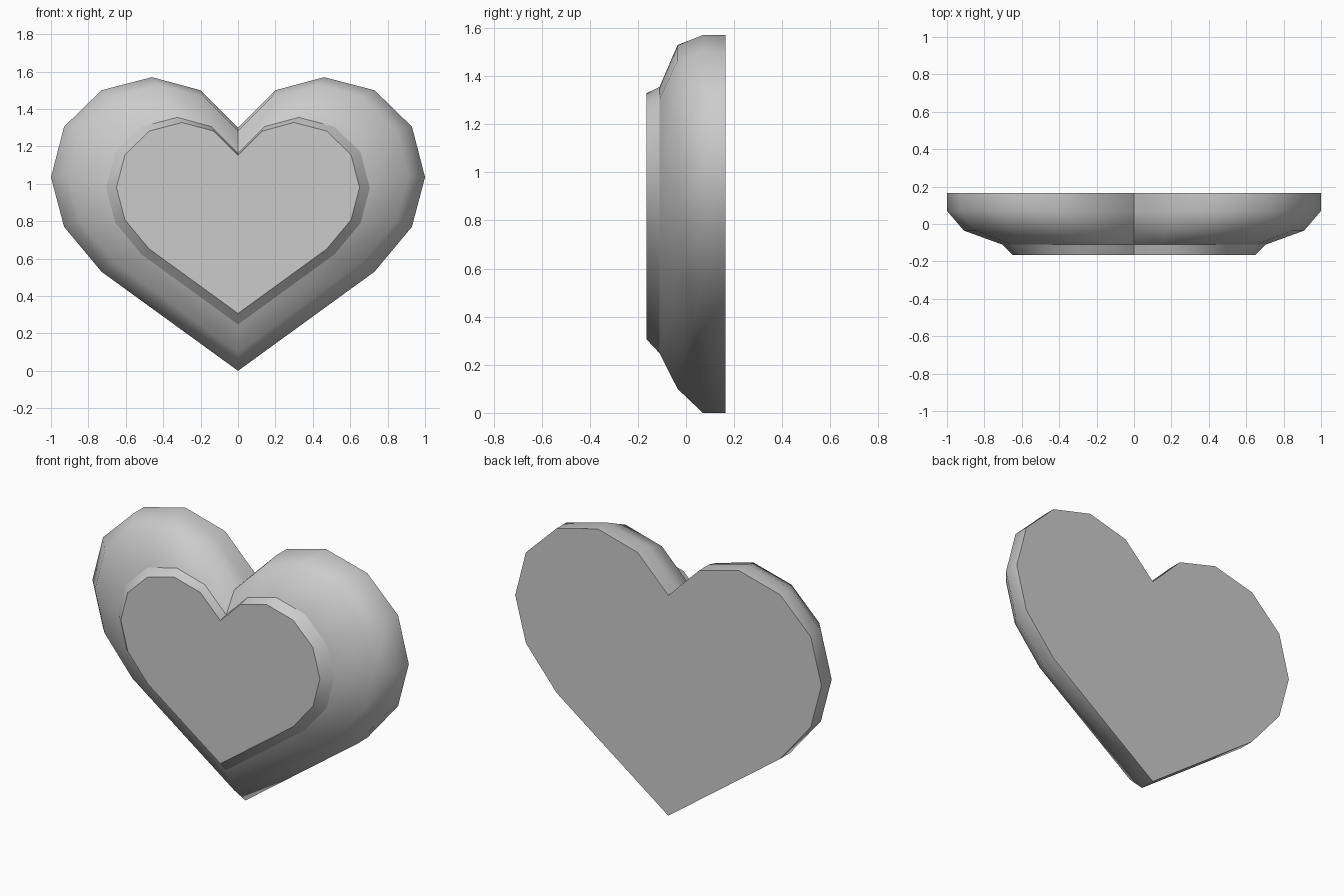
import bpy
import bmesh

# Remove the default cube only
cube = bpy.data.objects.get("Cube")
if cube:
    bpy.data.objects.remove(cube, do_unlink=True)

# Single grey material
grey = bpy.data.materials.new("plain grey")
grey.use_nodes = True
colour = (0.6, 0.6, 0.6, 1)
grey.diffuse_color = colour
grey.node_tree.nodes["Principled BSDF"].inputs["Base Color"].default_value = colour

# Half outline of the heart, from the notch round to the tip (x, z)
half = [(0, 1.30), (0.20, 1.50), (0.46, 1.57), (0.73, 1.50), (0.93, 1.305),
        (1.0, 1.035), (0.93, 0.77), (0.73, 0.53), (0, 0)]
outline = half + [(-x, z) for x, z in reversed(half[1:-1])]
NOTCH = 0

# Outline rings from back to front: depth, scale, height offset, crisp edge
rings = [(0.165, 1.0, 0.0, True),
         (0.07, 1.0, 0.0, False),
         (-0.035, 0.91, 0.10, False),
         (-0.11, 0.705, 0.248, True),
         (-0.165, 0.65, 0.307, True)]

bm = bmesh.new()
loops = [[bm.verts.new((x * s, y, z * s + dz)) for x, z in outline]
         for y, s, dz, crisp in rings]
count = len(outline)

# Rounded walls between neighbouring rings
for back, front in zip(loops, loops[1:]):
    for i in range(count):
        j = (i + 1) % count
        bm.faces.new((back[i], back[j], front[j], front[i]))

# Flat back and raised flat front
bm.faces.new(loops[0])
bm.faces.new(loops[-1])
bmesh.ops.recalc_face_normals(bm, faces=bm.faces)
for face in bm.faces:
    face.smooth = True

# Crisp rims and a crisp crease down the notch; the rest stays smooth
for loop, (y, s, dz, crisp) in zip(loops, rings):
    if crisp:
        for i in range(count):
            bm.edges.get((loop[i], loop[(i + 1) % count])).smooth = False
for back, front in zip(loops, loops[1:]):
    bm.edges.get((back[NOTCH], front[NOTCH])).smooth = False

mesh = bpy.data.meshes.new("heart_body")
bm.to_mesh(mesh)
bm.free()
mesh.materials.append(grey)
heart = bpy.data.objects.new("heart_body", mesh)
bpy.context.collection.objects.link(heart)
